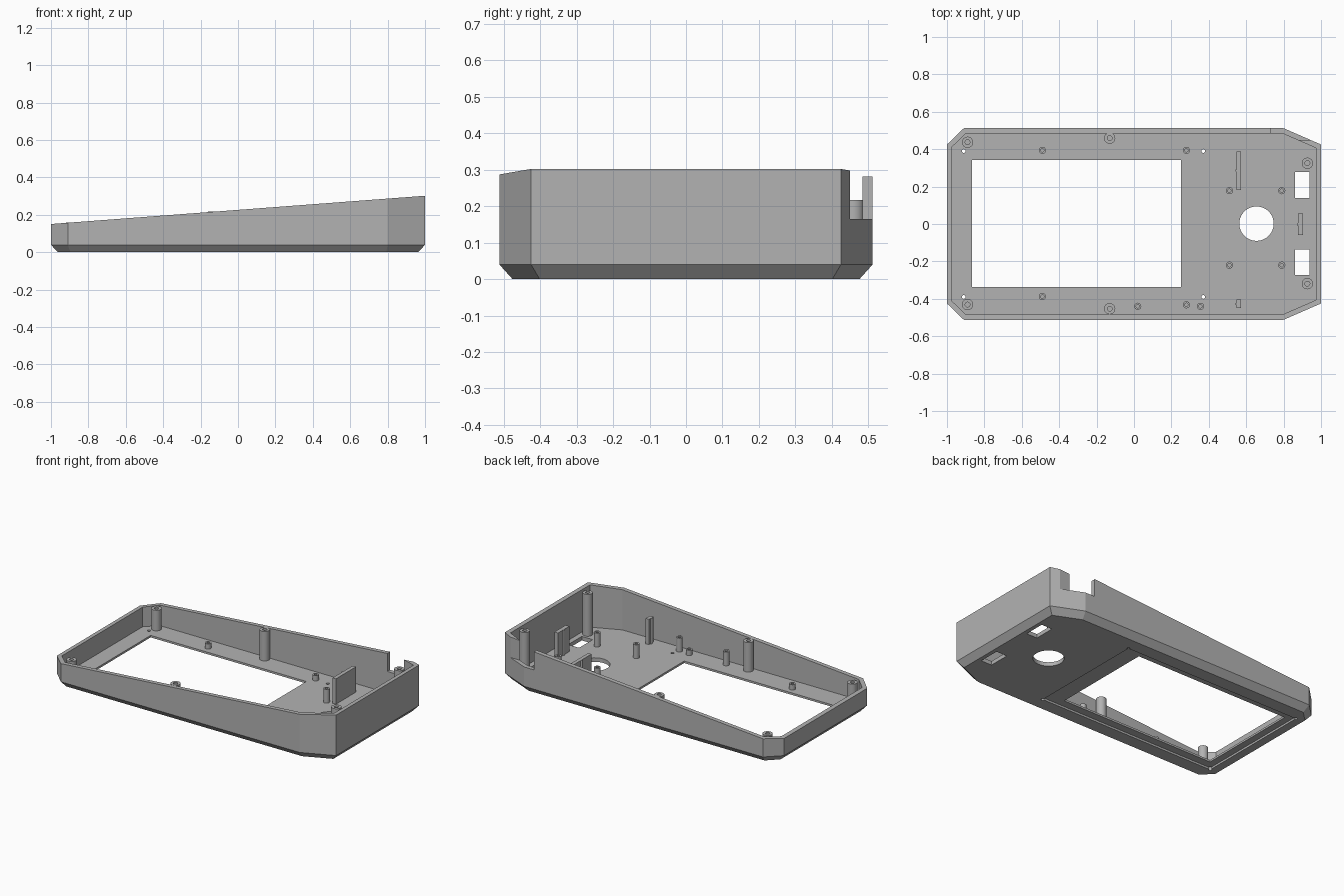
import bpy, bmesh, math
from mathutils import Vector

if "Cube" in bpy.data.objects:
    bpy.data.objects.remove(bpy.data.objects["Cube"])

grey = bpy.data.materials.new("matte_grey")
grey.diffuse_color = (0.45, 0.45, 0.45, 1)
grey.use_nodes = True
grey.node_tree.nodes["Principled BSDF"].inputs["Base Color"].default_value = grey.diffuse_color

FLOOR = 0.026
WALL = 0.028


def rim(x):
    """Height of the sloping rim at x."""
    return 0.2265 + 0.0755 * x


def make(name, bm, helper=False):
    bmesh.ops.recalc_face_normals(bm, faces=bm.faces)
    me = bpy.data.meshes.new(name)
    bm.to_mesh(me)
    bm.free()
    ob = bpy.data.objects.new(name, me)
    bpy.context.collection.objects.link(ob)
    me.materials.append(grey)
    if helper:
        ob.hide_render = True
        ob.hide_viewport = True
        ob.display_type = 'WIRE'
    return ob


def loft(rings):
    """Skin a list of equal point rings and cap both ends."""
    bm = bmesh.new()
    vs = [[bm.verts.new(p) for p in r] for r in rings]
    n = len(vs[0])
    for a, b in zip(vs, vs[1:]):
        for i in range(n):
            j = (i + 1) % n
            bm.faces.new((a[i], a[j], b[j], b[i]))
    bm.faces.new(vs[0][::-1])
    bm.faces.new(vs[-1])
    return bm


def inset(poly, d):
    """Offset a counter-clockwise convex outline inwards by d."""
    out = []
    for i, p in enumerate(poly):
        p, a, b = Vector(p), Vector(poly[i - 1]), Vector(poly[(i + 1) % len(poly)])
        u, v = (p - a).normalized(), (b - p).normalized()
        n1, n2 = Vector((-u.y, u.x)), Vector((-v.y, v.x))
        out.append(p + (n1 + n2) * (d / (1 + n1.dot(n2))))
    return out


def circle(x, y, r, z, n=24):
    return [(x + r * math.cos(2 * math.pi * i / n),
             y + r * math.sin(2 * math.pi * i / n), z) for i in range(n)]


def box(x0, x1, y0, y1, z0, z1):
    pts = [(x0, y0), (x1, y0), (x1, y1), (x0, y1)]
    return loft([[(x, y, z) for x, y in pts] for z in (z0, z1)])


# Tray shell: chamfered bottom, sloping rim, hollow inside
half = [(1, -0.425), (1, 0.425), (0.80, 0.512), (-0.91, 0.512)]
outline = half + [(-1, 0.425), (-1, -0.425), (-0.91, -0.512), (0.80, -0.512)]
base, inner = inset(outline, 0.036), inset(outline, WALL)
shell = make("tray_shell", loft([
    [(x, y, 0) for x, y in base],
    [(x, y, 0.04) for x, y in outline],
    [(x, y, rim(x)) for x, y in outline],
    [(x, y, rim(x)) for x, y in inner],
    [(x, y, FLOOR) for x, y in inner]]))

# Openings cut into the shell
cutters = [
    ("screen_recess_cutter", box(-0.91, 0.37, -0.39, 0.39, -0.1, 0.013)),
    ("screen_window_cutter", box(-0.865, 0.25, -0.338, 0.342, -0.1, 0.1)),
    ("round_hole_cutter", loft([circle(0.655, 0.002, 0.092, z, 48) for z in (-0.1, 0.1)])),
    ("slot_cutter_back", box(0.86, 0.938, 0.14, 0.277, -0.1, 0.1)),
    ("slot_cutter_front", box(0.86, 0.938, -0.274, -0.135, -0.1, 0.1)),
    ("rim_notch_cutter", box(0.73, 1.2, 0.45, 0.7, 0.165, 0.6)),
]
for x in (-0.91, 0.37):
    for y in (-0.39, 0.39):
        cutters.append(("corner_relief_cutter",
                        loft([circle(x, y, 0.01, z, 16) for z in (-0.1, 0.1)])))
for name, bm in cutters:
    cut = make(name, bm, True)
    mod = shell.modifiers.new(name, 'BOOLEAN')
    mod.operation = 'DIFFERENCE'
    mod.solver = 'EXACT'
    mod.object = cut


def post(name, x, y, r, hole, top, depth):
    """Screw post with a blind hole in its top."""
    z0 = FLOOR - 0.003
    ob = make(name, loft([circle(x, y, r, z0), circle(x, y, r, top),
                          circle(x, y, hole, top), circle(x, y, hole, top - depth)]))
    for f in ob.data.polygons:
        f.use_smooth = abs(f.normal.z) < 0.5
    ob.data.set_sharp_from_angle(angle=math.radians(40))


# Tall screw posts reaching the rim
for x, y in ((-0.89, 0.434), (-0.13, 0.456), (0.927, 0.322)):
    for s in (1, -1):
        post("screw_post", x, s * y + 0.003, 0.03, 0.013, rim(x), 0.08)

# Medium board posts
for x, y in ((0.51, 0.178), (0.79, 0.178), (0.51, -0.22), (0.79, -0.22),
             (0.02, -0.44), (0.355, -0.44)):
    post("board_post", x, y, 0.019, 0.009, 0.115, 0.06)

# Short screen standoffs
for x, y in ((-0.49, 0.394), (-0.49, -0.388), (0.28, 0.394), (0.28, -0.432)):
    post("screen_standoff", x, y, 0.019, 0.009, 0.06, 0.025)

# Upright holder plates, each with a small centre rib
for x0, x1, y0, y1, top in ((0.549, 0.573, 0.183, 0.388, 0.19),
                            (0.877, 0.903, -0.06, 0.056, 0.19),
                            (0.549, 0.573, -0.45, -0.405, 0.19)):
    make("holder_plate", box(x0, x1, y0, y1, FLOOR - 0.003, top))
    make("holder_rib", loft([circle(x0, (y0 + y1) / 2, 0.007, z, 12)
                             for z in (FLOOR - 0.003, top)]))
